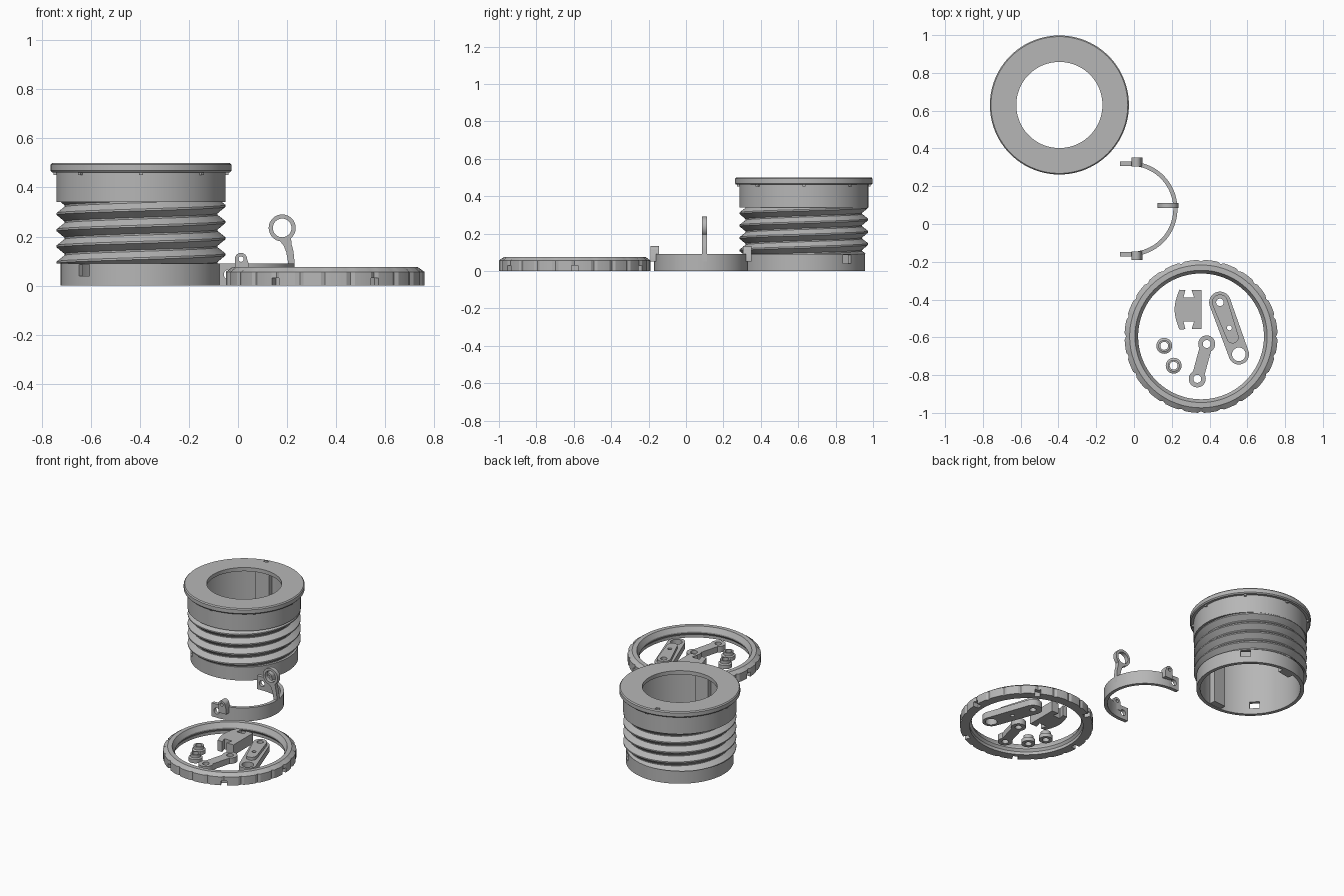
import bpy, bmesh, math
from mathutils import Matrix, Vector

if "Cube" in bpy.data.objects:
    bpy.data.objects.remove(bpy.data.objects["Cube"])

TAU = math.tau
grey = bpy.data.materials.new("plain grey")
grey.diffuse_color = (0.47, 0.47, 0.47, 1)
grey.use_nodes = True
grey.node_tree.nodes["Principled BSDF"].inputs["Base Color"].default_value = grey.diffuse_color


def finish(name, bm, loc=(0, 0, 0)):
    bmesh.ops.recalc_face_normals(bm, faces=bm.faces)
    me = bpy.data.meshes.new(name)
    bm.to_mesh(me)
    bm.free()
    ob = bpy.data.objects.new(name, me)
    ob.location = loc
    me.materials.append(grey)
    bpy.context.collection.objects.link(ob)
    return ob


def smooth(ob, deg=30):
    bpy.ops.object.select_all(action='DESELECT')
    ob.select_set(True)
    bpy.context.view_layer.objects.active = ob
    bpy.ops.object.shade_smooth_by_angle(angle=math.radians(deg))


def lathe(name, prof, loc, n=96, radius=lambda r, z, i: r):
    """Closed profile of (r, z) turned around the z axis."""
    bm = bmesh.new()
    rings = [[bm.verts.new((radius(r, z, i) * math.cos(TAU * i / n),
                            radius(r, z, i) * math.sin(TAU * i / n), z))
              for r, z in prof] for i in range(n)]
    m = len(prof)
    for i in range(n):
        a, b = rings[i], rings[(i + 1) % n]
        for j in range(m):
            bm.faces.new((a[j], b[j], b[(j + 1) % m], a[(j + 1) % m]))
    return finish(name, bm, loc)


def add_box(bm, size, centre, ang=0):
    """Box placed in local axes, then turned about z by ang."""
    m = Matrix.Rotation(ang, 4, 'Z') @ Matrix.Translation(centre) @ Matrix.Diagonal((*size, 1))
    bmesh.ops.create_cube(bm, size=1, matrix=m)


def cut(ob, bm):
    cutter = finish(ob.name + "_cutter", bm, ob.location)
    cutter.hide_render = True
    mod = ob.modifiers.new("cut", 'BOOLEAN')
    mod.operation, mod.solver, mod.object = 'DIFFERENCE', 'EXACT', cutter
    bpy.context.view_layer.objects.active = ob
    bpy.ops.object.modifier_apply(modifier=mod.name)
    bpy.data.objects.remove(cutter)


def circle(x, y, r, n=32):
    return arc(x, y, r, 0, TAU * (n - 1) / n, n)


def arc(x, y, r, a, b, n=24):
    return [(x + r * math.cos(a + (b - a) * k / (n - 1)),
             y + r * math.sin(a + (b - a) * k / (n - 1))) for k in range(n)]


def capsule(p, q, r1, r2):
    """Outline around two circles."""
    d = Vector(q) - Vector(p)
    a = math.atan2(d.y, d.x)
    t = math.acos((r1 - r2) / d.length)
    return arc(*p, r1, a + t, a + TAU - t) + arc(*q, r2, a - t, a + t)


def plate(name, loops, lo, hi, upright=False):
    """Extruded outline with holes; upright plates use x,z outlines and y depth."""
    cu = bpy.data.curves.new(name, 'CURVE')
    cu.dimensions, cu.fill_mode, cu.extrude = '2D', 'BOTH', (hi - lo) / 2
    for pts in loops:
        s = cu.splines.new('POLY')
        s.points.add(len(pts) - 1)
        for p, (x, y) in zip(s.points, pts):
            p.co = (x, y, 0, 1)
        s.use_cyclic_u = True
    tmp = bpy.data.objects.new(name, cu)
    me = bpy.data.meshes.new_from_object(tmp)
    bpy.data.objects.remove(tmp)
    bm = bmesh.new()
    bm.from_mesh(me)
    bmesh.ops.remove_doubles(bm, verts=bm.verts, dist=1e-5)
    mid = (lo + hi) / 2
    for v in bm.verts:
        x, y, z = v.co
        v.co = (x, z + mid, y) if upright else (x, y, z + mid)
    ob = finish(name, bm)
    smooth(ob)
    return ob


# Barrel: thin wall, lid with round opening, chamfered flange
BC = (-0.395, 0.63, 0)
barrel = lathe("barrel", [(.31, .09), (.328, .09), (.328, 0), (.305, 0), (.305, .475),
                          (.228, .475), (.228, .5), (.362, .5), (.368, .493), (.368, .468),
                          (.362, .461), (.345, .461), (.345, .34), (.31, .34)], BC)
bm = bmesh.new()
for a in (45, 225):                       # two latch windows
    add_box(bm, (.12, .06, .045), (.32, 0, .0625), math.radians(a))
add_box(bm, (.02, .03, .01), (.345, 0, .5), math.radians(102))   # lid mark
cut(barrel, bm)
smooth(barrel)

# Screw thread wrapped around the barrel
N, P, Z0, Z1 = 96, .066, .09, .34
STEPS = [(0, .312), (.1, .312), (.5, .344), (.62, .344)]
bm = bmesh.new()
rows = []
for k in range(-1, 5):
    for f, r in STEPS:
        rows.append((k + f, r))


def thread_r(u):
    u %= 1
    pts = STEPS + [(1, .312)]
    for (a, ra), (b, rb) in zip(pts, pts[1:]):
        if u <= b:
            return ra + (rb - ra) * (u - a) / (b - a)


cols = []
for i in range(N + 1):
    t = i / N
    col = []
    for u, r in rows:
        z = Z0 + P * (u + t)
        zc = min(max(z, Z0), Z1)
        rr = r if zc == z else thread_r((zc - Z0) / P - t)
        col.append(bm.verts.new((rr * math.cos(TAU * t), rr * math.sin(TAU * t), zc)))
    cols.append(col)
for a, b in zip(cols, cols[1:]):
    for j in range(len(rows) - 1):
        if max(v.co.z for v in (a[j], b[j], a[j + 1], b[j + 1])) - \
           min(v.co.z for v in (a[j], b[j], a[j + 1], b[j + 1])) > 1e-6:
            bm.faces.new((a[j], b[j], b[j + 1], a[j + 1]))
bmesh.ops.remove_doubles(bm, verts=bm.verts, dist=1e-5)
bmesh.ops.delete(bm, geom=[v for v in bm.verts if not v.link_faces], context='VERTS')
smooth(finish("screw_thread", bm, BC), 20)

# Inner guide ribs and small stops under the flange
bm = bmesh.new()
for a in (100, 275):
    add_box(bm, (.045, .09, .47), (.285, 0, .238), math.radians(a))
finish("inner_ribs", bm, BC)
bm = bmesh.new()
for k in range(8):
    add_box(bm, (.012, .016, .012), (.35, 0, .457), TAU * k / 8)
finish("flange_stops", bm, BC)

# Lock ring with grip scallops and six slots below
ring = lathe("lock_ring", [(.345, 0), (.405, 0), (.405, .056), (.378, .075), (.35, .075),
                           (.333, .045), (.333, .035), (.345, .02)], (.355, -.595, 0), 144,
             lambda r, z, i: r - .008 if r > .4 and i % 6 == 0 else r)
bm = bmesh.new()
for k in range(6):
    add_box(bm, (.07, .035, .06), (.405, 0, 0), TAU * k / 6)
cut(ring, bm)
smooth(ring, 20)

# Half clamp band with end tabs and pivot ears
CX, CY, H = -.02, .08, math.pi / 2
plate("clamp_band", [arc(CX, CY, .25, -H, H, 48) + arc(CX, CY, .228, H, -H, 48)], 0, .09)
for side, y in (("rear", CY + .24), ("front", CY - .24)):
    s = 1 if side == "rear" else -1
    plate(side + "_tab", [[(-.075, 0), (.0, 0), (.0, .09), (-.075, .09)],
                          circle(-.038, .045, .02)], y - .012, y + .012, True)
    y += s * .008
    plate(side + "_ear", [[(-.012, .05), (.045, .05), (.045, .085)] +
                          arc(.012, .108, .025, 0, math.pi), circle(.012, .108, .011)],
          y - .023, y + .023, True)

# Upright eyelet on a curved stem
plate("eyelet", [circle(.18, .235, .055, 48), circle(.18, .235, .038, 48)], .085, .112, True)
plate("eyelet_stem", [[(.168, .184), (.185, .165), (.197, .135), (.203, .1), (.206, .05),
                       (.23, .05), (.23, .1), (.226, .14), (.218, .17), (.216, .197),
                       (.2, .186)]], .085, .112, True)

# Notched slide block with a curved back
left = [(.24 - .025 * math.cos(H * k / 6), -.453 - .105 * k / 6) for k in range(-6, 7)]
top = [(.357, -.349), (.305, -.349), (.318, -.39), (.262, -.39), (.272, -.349)]
low = [(x, -.906 - y) for x, y in reversed(top)]
plate("slide_block", [top + left + low], 0, .07)

# Long lever with raised rib
A, B = (.455, -.415), (.555, -.69)
M = (.505, -.55)
plate("long_lever", [capsule(A, B, .057, .054), circle(*A, .02), circle(*M, .013),
                     circle(*B, .036)], 0, .042)
plate("lever_rib", [capsule(A, (.522, -.6), .042, .032), circle(*A, .02),
                    circle(*M, .013)], .042, .062)

# Short link: two eyes and an arm
C, D = (.385, -.635), (.335, -.82)
for name, p in (("link_eye_rear", C), ("link_eye_front", D)):
    plate(name, [circle(*p, .045), circle(*p, .021)], 0, .04)
d = (Vector(D) - Vector(C)).normalized()
w = Vector((-d.y, d.x)) * .032
c, e = Vector(C) + d * .031, Vector(D) - d * .031
plate("link_arm", [[tuple(c + w), tuple(e + w), tuple(e - w), tuple(c - w)]], 0, .04)

# Two stepped bushings
for k, p in enumerate(((.16, -.645, 0), (.21, -.75, 0))):
    smooth(lathe("bushing_%d" % (k + 1), [(.021, 0), (.042, 0), (.042, .025), (.031, .03),
                                          (.031, .05), (.021, .05)], p, 32))
